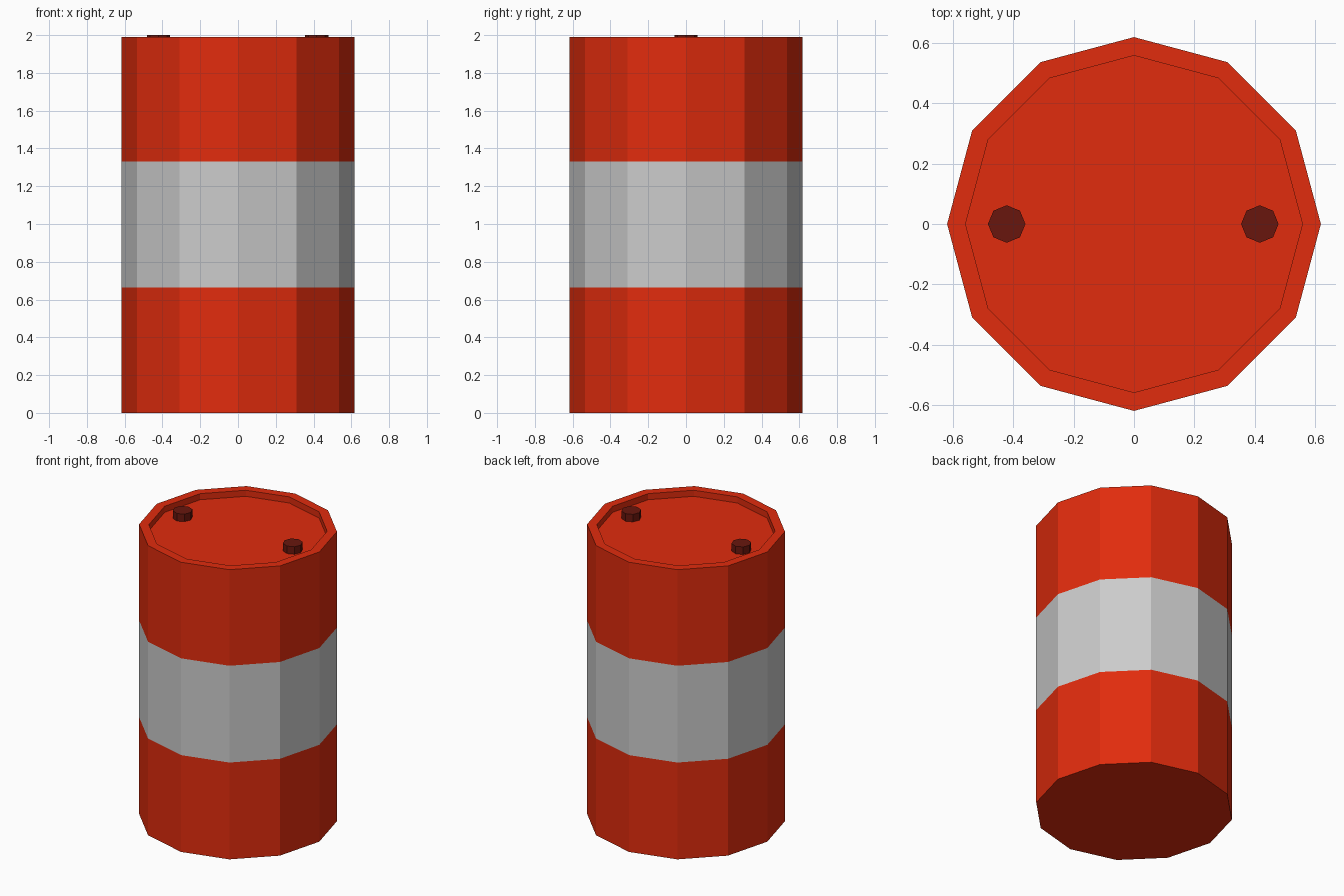
import bpy, bmesh
from math import cos, sin, tau

if "Cube" in bpy.data.objects:
    bpy.data.objects.remove(bpy.data.objects["Cube"])

SIDES, RADIUS, RIM_INNER = 12, 0.618, 0.557
RIM_Z, LID_Z, CAP_Z = 1.99, 1.948, 2.0


def material(name, color):
    mat = bpy.data.materials.new(name)
    mat.diffuse_color = (*color, 1)
    mat.use_nodes = True
    mat.node_tree.nodes["Principled BSDF"].inputs["Base Color"].default_value = mat.diffuse_color
    return mat


def lathe(name, profile, sides, mats, bands=None, location=(0, 0, 0)):
    """Spin a radius/height profile into a flat-sided solid with closed ends."""
    bm = bmesh.new()
    rings = [[bm.verts.new((r * cos(tau * i / sides), r * sin(tau * i / sides), z))
              for i in range(sides)] for r, z in profile]
    for k, (low, high) in enumerate(zip(rings, rings[1:])):
        for i in range(sides):
            j = (i + 1) % sides
            face = bm.faces.new((low[i], low[j], high[j], high[i]))
            face.material_index = bands[k] if bands else 0
    bm.faces.new(rings[0][::-1])
    bm.faces.new(rings[-1])
    mesh = bpy.data.meshes.new(name)
    bm.to_mesh(mesh)
    bm.free()
    for mat in mats:
        mesh.materials.append(mat)
    obj = bpy.data.objects.new(name, mesh)
    obj.location = location
    bpy.context.collection.objects.link(obj)
    return obj


red = material("red_paint", (0.75, 0.025, 0.004))
grey = material("grey_band", (0.55, 0.55, 0.55))
dark = material("dark_red_cap", (0.14, 0.008, 0.004))

# Barrel: three wall bands, flat rim and recessed lid
lathe("barrel",
      [(RADIUS, 0), (RADIUS, 0.665), (RADIUS, 1.33), (RADIUS, RIM_Z),
       (RIM_INNER, RIM_Z), (RIM_INNER, LID_Z)],
      SIDES, [red, grey], bands=[0, 1, 0, 0, 0])

# Two octagonal filler caps standing on the lid
for name, x in (("left_cap", -0.421), ("right_cap", 0.416)):
    lathe(name, [(0.062, LID_Z), (0.062, CAP_Z)], 8, [dark], location=(x, 0, 0))
